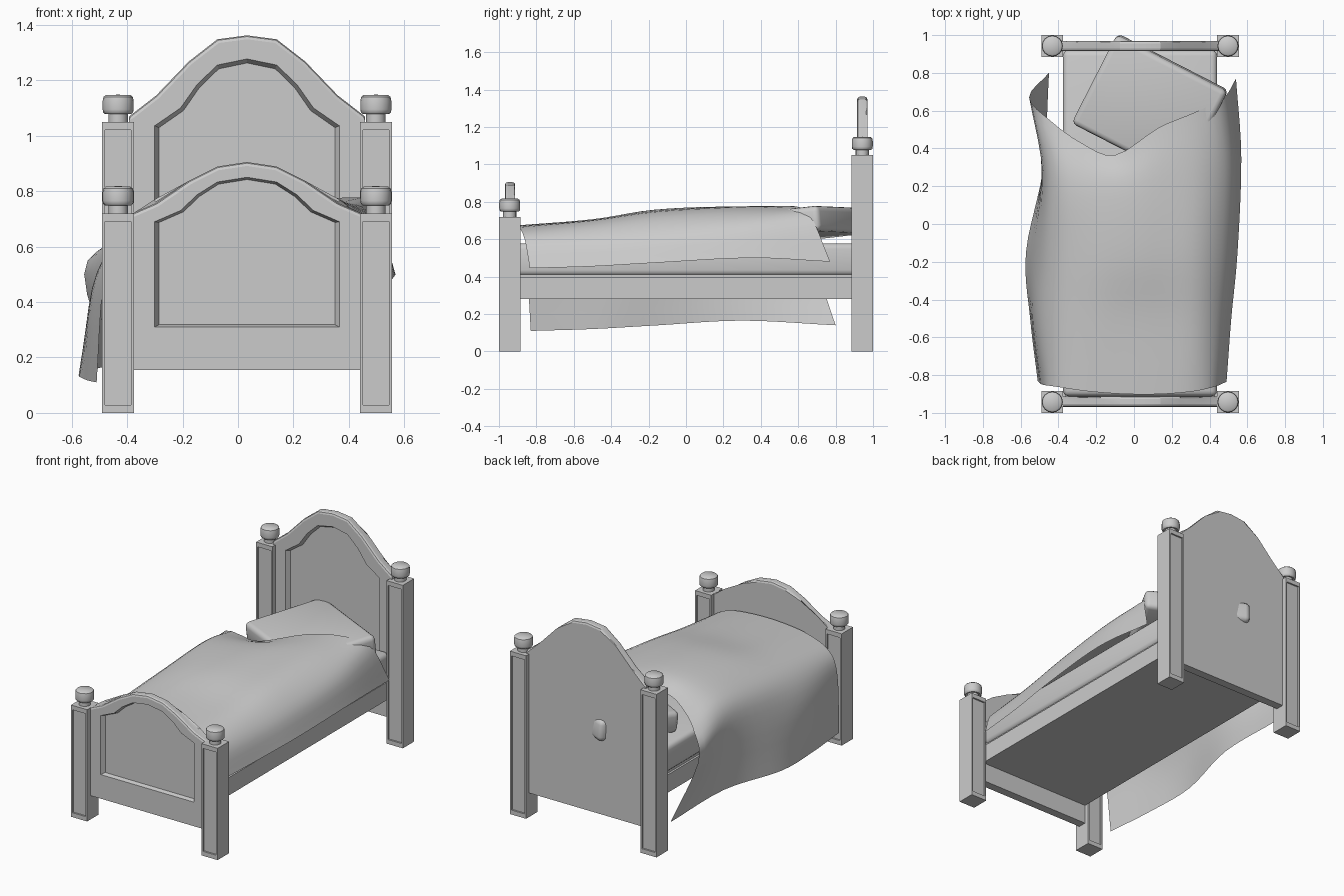
import bpy, bmesh, math
from mathutils import Vector, Matrix

if "Cube" in bpy.data.objects:
    bpy.data.objects.remove(bpy.data.objects["Cube"])

CX = 0.0325            # centre line of the bed frame
POST = 0.115           # post width


def finish(name, bm, angle=35):
    bmesh.ops.recalc_face_normals(bm, faces=bm.faces)
    mesh = bpy.data.meshes.new(name)
    bm.to_mesh(mesh)
    bm.free()
    obj = bpy.data.objects.new(name, mesh)
    bpy.context.collection.objects.link(obj)
    bpy.ops.object.select_all(action='DESELECT')
    obj.select_set(True)
    bpy.context.view_layer.objects.active = obj
    bpy.ops.object.shade_smooth_by_angle(angle=math.radians(angle))
    return obj


def box(name, lo, hi, bevel=0.0, segments=3, transform=None):
    lo, hi = Vector(lo), Vector(hi)
    bm = bmesh.new()
    bmesh.ops.create_cube(bm, size=1)
    bmesh.ops.scale(bm, vec=hi - lo, verts=bm.verts)
    bmesh.ops.translate(bm, vec=(lo + hi) / 2, verts=bm.verts)
    if bevel:
        bmesh.ops.bevel(bm, geom=bm.edges[:], offset=bevel, segments=segments,
                        profile=0.5, affect='EDGES')
    if transform:
        bm.transform(transform)
    return finish(name, bm)


def post(name, x, y, height):
    # square post with sunken panels on front and back
    bm = bmesh.new()
    bmesh.ops.create_cube(bm, size=1)
    bmesh.ops.scale(bm, vec=(POST, POST, height), verts=bm.verts)
    bmesh.ops.translate(bm, vec=(x, y, height / 2), verts=bm.verts)
    bm.normal_update()
    for f in [f for f in bm.faces if abs(f.normal.y) > 0.9]:
        bmesh.ops.inset_region(bm, faces=[f], thickness=0.015)
        for v in f.verts:
            v.co.z += 0.018 if v.co.z < height / 2 else -0.018
        bmesh.ops.inset_region(bm, faces=[f], thickness=0.0005, depth=-0.010)
    finish(name, bm)


def cap(name, x, y, z):
    # turned neck and rounded knob
    profile = [(0, 0), (.035, 0), (.035, .03), (.047, .028), (.054, .034),
               (.056, .045), (.056, .075), (.053, .09), (.044, .097), (0, .098)]
    bm = bmesh.new()
    vs = [bm.verts.new((x + r, y, z + h)) for r, h in profile]
    es = [bm.edges.new(p) for p in zip(vs, vs[1:])]
    bmesh.ops.spin(bm, geom=vs + es, cent=(x, y, z), axis=(0, 0, 1),
                   angle=math.tau, steps=16, use_duplicate=False)
    bmesh.ops.remove_doubles(bm, verts=bm.verts, dist=1e-4)
    finish(name, bm, 40)


def arch_loop(half, bottom):
    # half-arch given as (distance from centre, height), edge to crown
    left = [(-d, z) for d, z in half]
    right = [(d, z) for d, z in reversed(half[:-1])]
    return [(half[0][0], bottom), (-half[0][0], bottom)] + left + right


def board(name, y0, y1, outer_half, inner_half, bottom, inner_bottom):
    outer = arch_loop(outer_half, bottom)
    inner = arch_loop(inner_half, inner_bottom)
    zc = (inner_bottom + inner_half[-1][1]) / 2
    sunk = [(x * 0.955, zc + (z - zc) * 0.97) for x, z in inner]
    bm = bmesh.new()
    loops = [[bm.verts.new((CX + x, y, z)) for x, z in pts] for pts, y in
             ((outer, y1), (outer, y0), (inner, y0), (sunk, y0 + 0.025))]
    n = len(outer)
    for a, b in zip(loops, loops[1:]):
        for i in range(n):
            j = (i + 1) % n
            bm.faces.new((a[i], a[j], b[j], b[i]))
    bm.faces.new(loops[0])
    bm.faces.new(loops[3])
    rim = [bm.edges.get((l[i], l[(i + 1) % n])) for l in loops[:2]
           for i in range(2, n - 1)]
    bmesh.ops.bevel(bm, geom=rim, offset=0.014, segments=2, profile=0.5,
                    affect='EDGES')
    finish(name, bm, 18)


# posts and knobs
for side, x in (("left", CX - 0.465), ("right", CX + 0.465)):
    for end, y, h in (("foot", -0.9425, 0.72), ("head", 0.9425, 1.05)):
        post(f"{end}_post_{side}", x, y, h)
        cap(f"{end}_knob_{side}", x, y, h)

# arched headboard and footboard
board("headboard", 0.915, 0.97,
      [(.425, 1.07), (.328, 1.145), (.21, 1.268), (.107, 1.348), (0, 1.362)],
      [(.333, 1.036), (.24, 1.10), (.18, 1.185), (.107, 1.255), (0, 1.277)],
      0.155, 0.31)
board("footboard", -0.968, -0.913,
      [(.425, .715), (.328, .757), (.21, .837), (.107, .889), (0, .905)],
      [(.333, .69), (.24, .73), (.18, .787), (.107, .833), (0, .85)],
      0.155, 0.31)

# bed base, shadow gap and mattress
box("bed_base", (CX - .408, -.93, .28), (CX + .408, .93, .395))
box("base_gap", (CX - .395, -.92, .385), (CX + .395, .92, .42))
box("mattress", (CX - .408, -.912, .405), (CX + .408, .92, .578), 0.03)

# tilted pillow, one corner pushed into the headboard
box("pillow", (-.335, -.255, -.068), (.325, .275, .068), 0.03, 3,
    Matrix.Translation((.085, .61, .68)) @ Matrix.Rotation(math.radians(-27), 4, 'Z')
    @ Matrix.Rotation(0.10, 4, 'X') @ Matrix.Rotation(-0.02, 4, 'Y'))

# blanket cross-sections from left hem to right hem, head to foot
HEAD = [(-.45, .80, .14), (-.555, .67, .50), (-.44, .545, .62), (-.28, .43, .68),
        (-.10, .365, .715), (.13, .51, .765), (.32, .59, .775), (.475, .67, .72),
        (.54, .77, .48)]
UPPER = [(-.48, .30, .165), (-.485, .27, .51), (-.42, .25, .67), (-.25, .2, .735),
         (-.05, .2, .765), (.15, .25, .775), (.36, .28, .762), (.51, .3, .67),
         (.568, .35, .50)]
MIDDLE = [(-.572, -.15, .14), (-.515, -.15, .46), (-.43, -.15, .64), (-.25, -.16, .725),
          (-.05, -.17, .755), (.15, -.16, .755), (.35, -.15, .735), (.49, -.15, .63),
          (.548, -.15, .475)]
LOWER = [(-.55, -.5, .12), (-.525, -.5, .45), (-.43, -.5, .62), (-.25, -.5, .69),
         (-.05, -.5, .705), (.15, -.5, .705), (.34, -.5, .69), (.46, -.5, .60),
         (.515, -.5, .455)]
FOOT = [(-.51, -.83, .11), (-.485, -.85, .46), (-.42, -.86, .60), (-.25, -.885, .655),
        (-.05, -.9, .672), (.15, -.9, .672), (.32, -.885, .655), (.43, -.86, .59),
        (.49, -.835, .445)]


def smooth_curve(pts, steps):
    # Catmull-Rom curve through the points
    p = [Vector(q) for q in pts]
    p = [2 * p[0] - p[1]] + p + [2 * p[-1] - p[-2]]
    out = []
    for a, b, c, d in zip(p, p[1:], p[2:], p[3:]):
        for k in range(steps):
            t = k / steps
            out.append(0.5 * (2 * b + (c - a) * t + (2 * a - 5 * b + 4 * c - d) * t * t
                              + (3 * b - a - 3 * c + d) * t ** 3))
    return out + [p[-2]]


rows = [smooth_curve(r, 4) for r in (HEAD, UPPER, MIDDLE, LOWER, FOOT)]
columns = [smooth_curve(c, 5) for c in zip(*rows)]
bm = bmesh.new()
grid = [[bm.verts.new(v) for v in col] for col in columns]
for a, b in zip(grid, grid[1:]):
    for i in range(len(a) - 1):
        bm.faces.new((a[i], a[i + 1], b[i + 1], b[i]))
finish("blanket", bm, 80)
